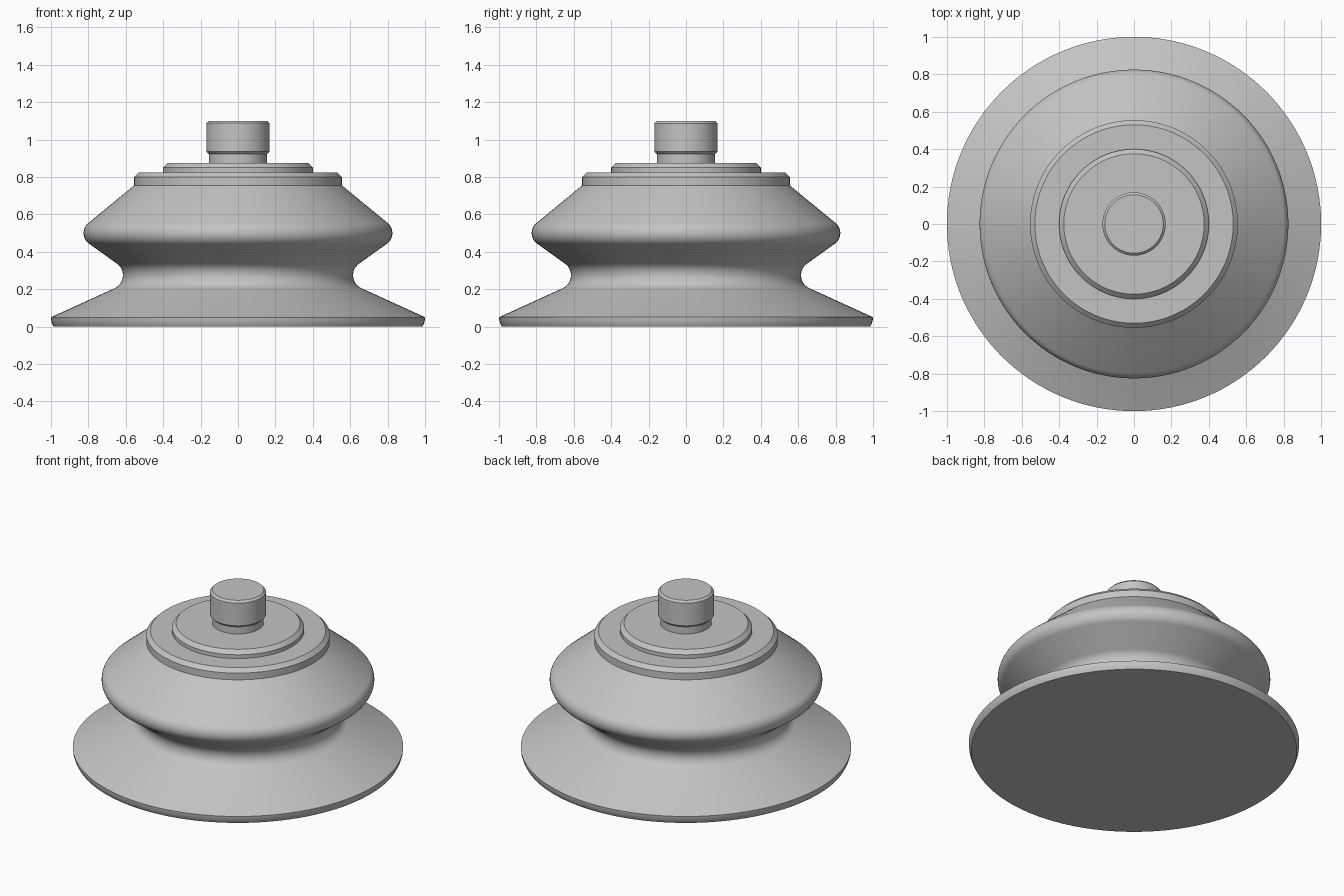
import bpy, math
from mathutils import Vector

cube = bpy.data.objects.get("Cube")
if cube:
    bpy.data.objects.remove(cube)

SEGMENTS = 128

grey = bpy.data.materials.new("grey")
grey.use_nodes = True
colour = (0.55, 0.55, 0.55, 1)
grey.diffuse_color = colour
grey.node_tree.nodes["Principled BSDF"].inputs["Base Color"].default_value = colour


def fillet(before, corner, after, radius, steps=16):
    """Points of a tangent arc that rounds a profile corner."""
    c = Vector(corner)
    a = (Vector(before) - c).normalized()
    b = (Vector(after) - c).normalized()
    half = a.angle(b) / 2
    centre = c + (a + b).normalized() * radius / math.sin(half)
    reach = radius / math.tan(half)
    start = (c + a * reach - centre).normalized()
    end = (c + b * reach - centre).normalized()
    return [tuple(centre + start.slerp(end, i / steps) * radius)
            for i in range(steps + 1)]


def lathe(name, profile):
    """Closed solid turned around z from (radius, height) points."""
    n, rows = SEGMENTS, len(profile)
    verts = [(r * math.cos(t), r * math.sin(t), z)
             for r, z in profile
             for t in (2 * math.pi * i / n for i in range(n))]
    faces = [(k * n + i, k * n + (i + 1) % n,
              (k + 1) * n + (i + 1) % n, (k + 1) * n + i)
             for k in range(rows - 1) for i in range(n)]
    faces.append(tuple(reversed(range(n))))
    faces.append(tuple(range((rows - 1) * n, rows * n)))
    mesh = bpy.data.meshes.new(name)
    mesh.from_pydata(verts, [], faces)
    mesh.materials.append(grey)
    obj = bpy.data.objects.new(name, mesh)
    bpy.context.collection.objects.link(obj)
    bpy.ops.object.select_all(action='DESELECT')
    obj.select_set(True)
    bpy.context.view_layer.objects.active = obj
    bpy.ops.object.shade_smooth_by_angle(angle=math.radians(25))


# Bellows: flared lip, rounded groove and rounded bulge
lip, groove, bulge, shoulder = (1, 0.05), (0.54, 0.26), (0.87, 0.496), (0.555, 0.755)
bellows = [(0.985, 0), (0.993, 0.015), (0.998, 0.032), lip]
bellows += fillet(lip, groove, bulge, 0.076)
bellows += fillet(groove, bulge, shoulder, 0.07)
bellows.append(shoulder)
lathe("bellows", bellows)

# Collar and top plate, both with chamfered upper edges
lathe("collar", [(0.555, 0.755), (0.555, 0.8), (0.53, 0.825)])
lathe("top_plate", [(0.4, 0.825), (0.4, 0.85), (0.375, 0.875)])

# Stud with a narrower neck
lathe("stud", [(0.155, 0.875), (0.155, 0.922), (0.169, 0.936),
               (0.169, 1.087), (0.156, 1.1)])
